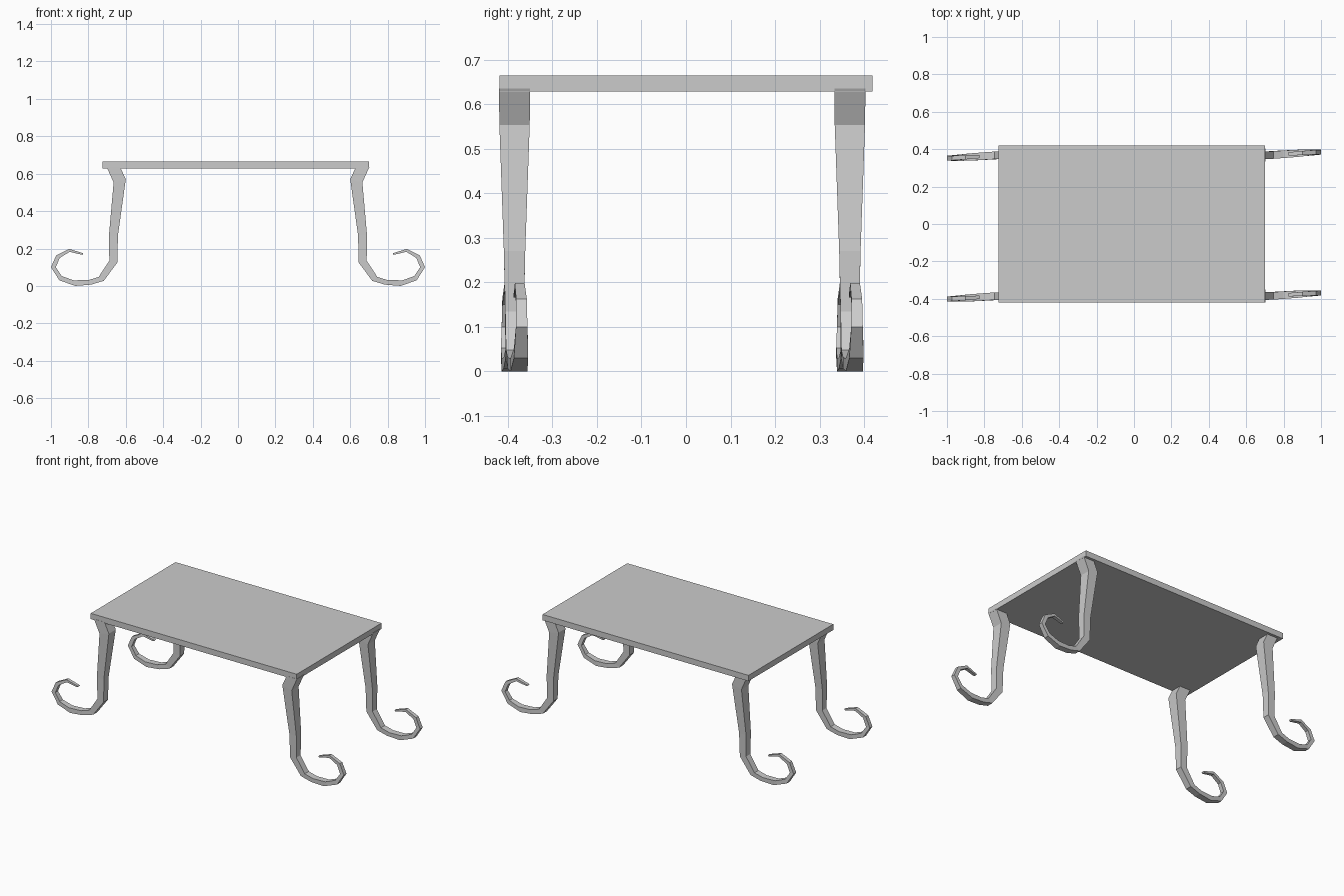
import bpy, bmesh

if "Cube" in bpy.data.objects:
    bpy.data.objects.remove(bpy.data.objects["Cube"])

# Leg stations: outer x, outer z, inner x, inner z, half width in y
STATIONS = [
    (.702, .635, .630, .635, .035), (.665, .553, .600, .570, .034),
    (.690, .270, .642, .270, .024), (.688, .135, .645, .125, .021),
    (.745, .048, .718, .027, .020), (.800, .031, .785, .007, .020),
    (.880, .030, .870, .000, .019), (.943, .053, .955, .030, .016),
    (.974, .100, 1.00, .100, .013), (.953, .150, .972, .163, .012),
    (.900, .182, .902, .198, .011), (.832, .166, .826, .174, .009),
]


def mesh_object(name, bm):
    bmesh.ops.recalc_face_normals(bm, faces=bm.faces)
    mesh = bpy.data.meshes.new(name)
    bm.to_mesh(mesh)
    bm.free()
    obj = bpy.data.objects.new(name, mesh)
    bpy.context.collection.objects.link(obj)
    return obj


def scroll_leg(name, side, y):
    """Tapered rectangular sweep; the scroll drifts slightly sideways."""
    bm = bmesh.new()
    rings = []
    for ax, az, bx, bz, w in STATIONS:
        drift = .016 * min(1, max(0, (ax + bx) / 2 - .72) / .25)
        c = y + side * drift
        pts = [(ax, c - w, az), (ax, c + w, az), (bx, c + w, bz), (bx, c - w, bz)]
        rings.append([bm.verts.new((side * px, py, pz)) for px, py, pz in pts])
    for r, s in zip(rings, rings[1:]):
        for i in range(4):
            j = (i + 1) % 4
            bm.faces.new((r[i], r[j], s[j], s[i]))
    bm.faces.new(rings[0])
    bm.faces.new(rings[-1])
    return mesh_object(name, bm)


# Table top
bm = bmesh.new()
bmesh.ops.create_cube(bm, size=1)
bmesh.ops.scale(bm, vec=(1.425, .838, .036), verts=bm.verts)
bmesh.ops.translate(bm, vec=(-.013, 0, .646), verts=bm.verts)
mesh_object("table_top", bm)

# Four scrolled legs
for y, depth in ((-.385, "front"), (.368, "back")):
    for side, hand in ((-1, "left"), (1, "right")):
        scroll_leg(f"{depth}_{hand}_leg", side, y)
